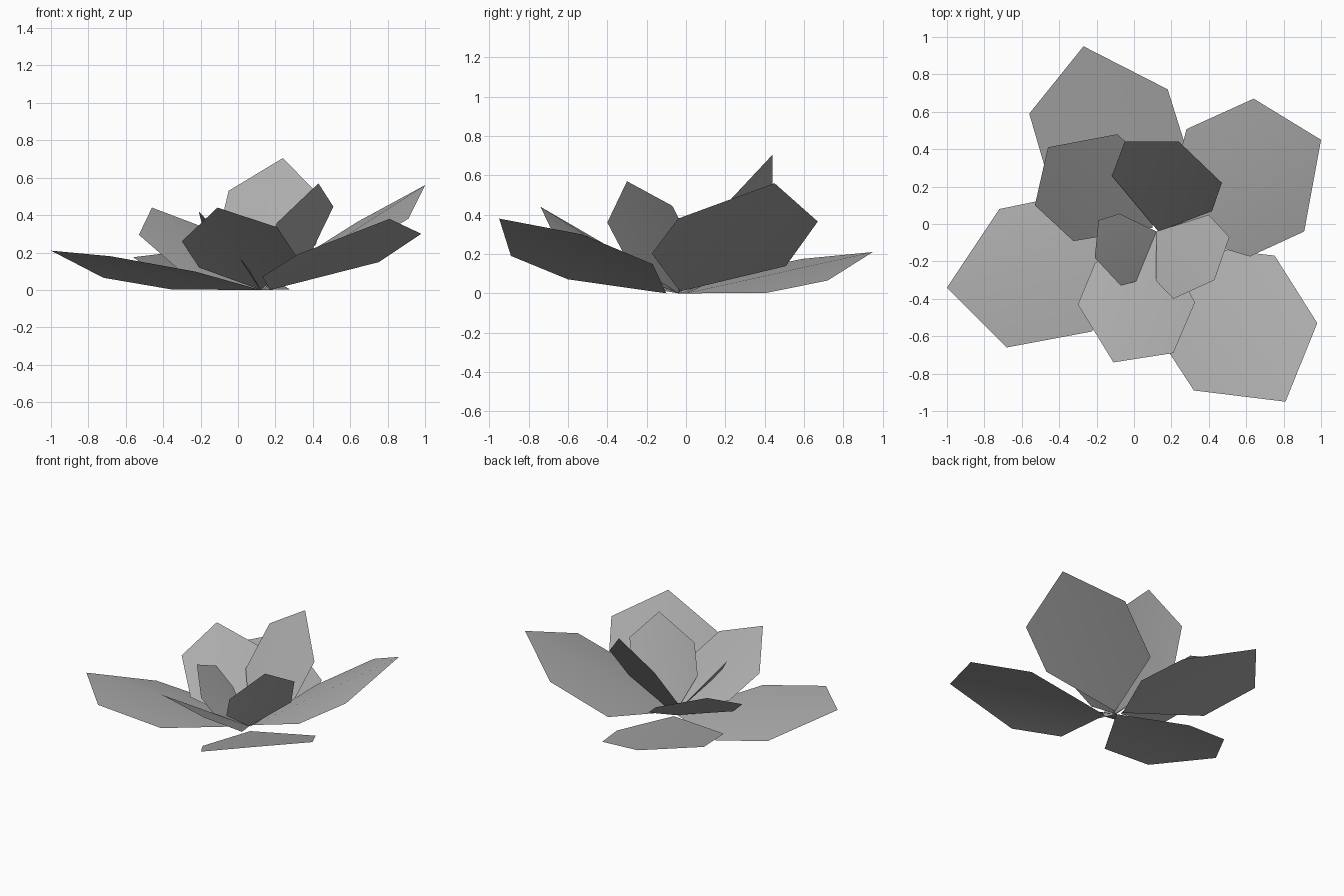
import bpy
from mathutils import Vector

cube = bpy.data.objects.get("Cube")
if cube:
    bpy.data.objects.remove(cube)

# One plain grey for every petal
grey = bpy.data.materials.new("petal_grey")
grey.use_nodes = True
colour = (0.42, 0.42, 0.42, 1.0)
grey.diffuse_color = colour
grey.node_tree.nodes["Principled BSDF"].inputs["Base Color"].default_value = colour

CENTRE = (0.12, -0.04, 0)


def petal(name, tip, left, right, base=CENTRE):
    """Thin six-sided petal: the lower corners follow from tip and shoulders."""
    base = Vector(base)
    t, l, r = (Vector(p) - base for p in (tip, left, right))
    low_left = 1.09 * l - 0.47 * t
    low_right = 0.935 * r - 0.28 * t
    outline = [Vector(), low_right, r, t, l, low_left]
    mesh = bpy.data.meshes.new(name)
    # Two halves meeting along the midrib give a slight cup
    mesh.from_pydata([base + p for p in outline], [], [(0, 1, 2, 3), (0, 3, 4, 5)])
    mesh.materials.append(grey)
    mesh.shade_smooth()
    mesh.update()
    obj = bpy.data.objects.new(name, mesh)
    bpy.context.collection.objects.link(obj)
    return obj


# Outer ring, spread wide
petal("outer_petal_right", (-1, -0.34, 0.21), (-0.68, -0.66, 0.18), (-0.72, 0.08, 0.065))
petal("outer_petal_back", (-0.27, 0.95, 0.21), (-0.56, 0.59, 0.175), (0.18, 0.72, 0.065),
      base=(0.1, 0, 0))
petal("outer_petal_left", (1, 0.45, 0.56), (0.64, 0.67, 0.365), (0.91, -0.04, 0.38),
      base=(0.14, -0.03, 0.01))
petal("outer_petal_front", (0.81, -0.95, 0.38), (0.98, -0.53, 0.3), (0.32, -0.89, 0.19),
      base=(0.17, -0.1, 0))

# Middle ring, half raised
petal("middle_petal_back", (-0.46, 0.41, 0.44), (-0.53, 0.1, 0.295), (-0.09, 0.48, 0.3),
      base=(0.1, -0.02, 0))
petal("middle_petal_front", (-0.11, -0.74, 0.44), (0.21, -0.69, 0.335), (-0.3, -0.43, 0.26))

# Inner petals, standing up
petal("inner_petal_back", (0.24, 0.44, 0.705), (-0.05, 0.44, 0.53), (0.47, 0.22, 0.47),
      base=(0.13, -0.04, 0))
petal("inner_petal_left", (0.43, -0.3, 0.57), (0.51, -0.07, 0.445), (0.21, -0.4, 0.36))
petal("inner_petal_right", (-0.21, -0.18, 0.42), (-0.07, -0.33, 0.27), (-0.19, 0.02, 0.34))
